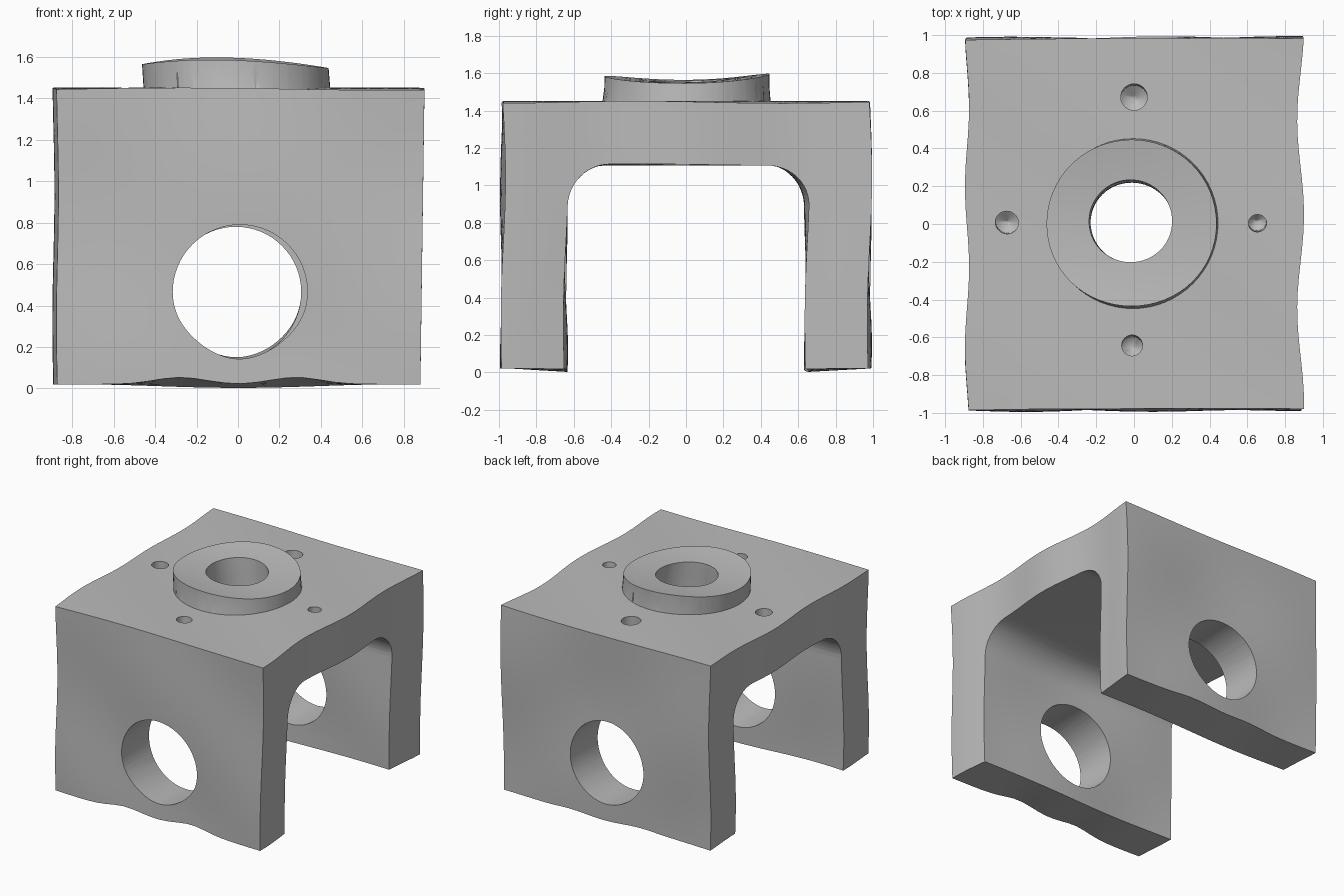
import bpy, bmesh
from math import sin, cos, pi, exp, radians
from mathutils import Matrix, Vector

cube = bpy.data.objects.get("Cube")
if cube:
    bpy.data.objects.remove(cube, do_unlink=True)

HALF_X, HALF_Y, TOP, BASE = 0.88, 0.98, 1.445, 0.02
INNER_Y, CEILING, FILLET = 0.645, 1.11, 0.22

grey = bpy.data.materials.new("plain grey")
grey.use_nodes = True
colour = (0.5, 0.5, 0.5, 1)
grey.diffuse_color = colour
grey.node_tree.nodes["Principled BSDF"].inputs["Base Color"].default_value = colour


def finish(name, bm):
    bmesh.ops.recalc_face_normals(bm, faces=bm.faces)
    mesh = bpy.data.meshes.new(name)
    bm.to_mesh(mesh)
    bm.free()
    mesh.materials.append(grey)
    obj = bpy.data.objects.new(name, mesh)
    bpy.context.collection.objects.link(obj)
    return obj


def rod(name, centre, r1, r2, depth, axis="Z", sides=64):
    bm = bmesh.new()
    turn = Matrix.Rotation(pi / 2, 4, "X") if axis == "Y" else Matrix()
    bmesh.ops.create_cone(bm, cap_ends=True, segments=sides, radius1=r1, radius2=r2,
                          depth=depth, matrix=Matrix.Translation(centre) @ turn)
    return finish(name, bm)


def combine(target, other, operation):
    mod = target.modifiers.new("combine", "BOOLEAN")
    mod.operation, mod.solver, mod.object = operation, "EXACT", other
    other.hide_render = True
    bpy.context.view_layer.objects.active = target
    bpy.ops.object.modifier_apply(modifier=mod.name)
    bpy.data.objects.remove(other, do_unlink=True)


# Arch-shaped body, extruded along x
half_arch = [(HALF_Y, TOP), (HALF_Y, BASE), (INNER_Y, BASE)]
for i in range(13):
    a = i / 12 * pi / 2
    half_arch.append((INNER_Y - FILLET + FILLET * cos(a), CEILING - FILLET + FILLET * sin(a)))
profile = half_arch + [(-y, z) for y, z in reversed(half_arch)]
bm = bmesh.new()
face = bm.faces.new([bm.verts.new((-HALF_X, y, z)) for y, z in profile])
out = bmesh.ops.extrude_face_region(bm, geom=[face])
bmesh.ops.translate(bm, vec=(2 * HALF_X, 0, 0),
                    verts=[v for v in out["geom"] if isinstance(v, bmesh.types.BMVert)])
body = finish("arched_bracket", bm)

# Raised collar and the bores
combine(body, rod("collar", (-0.005, 0, 1.455), 0.45, 0.45, 0.21), "UNION")
combine(body, rod("collar_bore", (-0.01, 0.01, 1.3), 0.22, 0.22, 1), "DIFFERENCE")
combine(body, rod("front_bore", (0.01, -0.8, 0.465), 0.325, 0.325, 0.6, "Y"), "DIFFERENCE")
combine(body, rod("back_bore", (-0.01, 0.8, 0.465), 0.315, 0.315, 0.6, "Y"), "DIFFERENCE")

# Blind screw holes with pointed ends
for x, y, r in [(0, 0.67, 0.07), (-0.67, 0.01, 0.06), (0.645, 0, 0.046), (-0.01, -0.645, 0.055)]:
    bm = bmesh.new()
    for depth, r1, z in [(0.36, r, TOP), (0.05, 0, TOP - 0.205)]:
        bmesh.ops.create_cone(bm, cap_ends=depth > 0.1, segments=32, radius1=r1, radius2=r,
                              depth=depth, matrix=Matrix.Translation((x, y, z)))
    # Join the tip to the shaft
    bmesh.ops.delete(bm, geom=[f for f in bm.faces if len(f.verts) > 4
                               and f.calc_center_median().z < TOP], context="FACES_ONLY")
    bmesh.ops.remove_doubles(bm, verts=bm.verts, dist=0.001)
    combine(body, finish("screw_hole", bm), "DIFFERENCE")

# Even slicing so that the surfaces can bend
bm = bmesh.new()
bm.from_mesh(body.data)
bmesh.ops.triangulate(bm, faces=bm.faces)
for axis in range(3):
    normal = Vector([float(k == axis) for k in range(3)])
    for i in range(-13, 22):
        bmesh.ops.bisect_plane(bm, geom=bm.verts[:] + bm.edges[:] + bm.faces[:],
                               plane_co=normal * (i * 0.075 + 0.013), plane_no=normal, dist=1e-5)


def warp(p):
    x, y, z = p
    d = Vector((0, 0, 0))
    # Sides bulge and lean
    side = max(0, abs(x) - 0.45) / 0.43
    if x > 0:
        d.x = side * (0.018 * cos((y - 0.05) * 2 * pi) - 0.01 + 0.02 * (z / TOP - 0.4))
    else:
        d.x = -side * (0.011 * cos((y - 0.2) * 7.4) + 0.005 * sin(5 * z))
    # Front and back ripple
    d.y = 0.009 * sin(4.5 * x + 1) * cos(3 * z) + 0.006 * sin(5 * z + 3 * x)
    # Wavy feet
    foot = max(0, 1 - z / 0.45)
    hump = exp(-((abs(x) - 0.28) / 0.17) ** 2)
    outer = (abs(y) - INNER_Y) / (HALF_Y - INNER_Y)
    lift = 0.035 if y < 0 else 0.015
    d.z = foot * (lift * hump * outer - (1 - outer) * 0.018 * cos(2 * x) ** 2)
    # Wavy deck and collar rim
    deck = min(1, max(0, (z - 0.9) / 0.3))
    d.z += deck * 0.006 * sin(3 * x + 4 * y)
    if z > TOP + 0.01:
        rim = (z - TOP) / 0.115
        d.z += rim * (0.03 * (y / 0.42) ** 2 - 0.015 * x / 0.45 - 0.005)
        d.y -= 0.045 * y * abs(y)
        d.x -= rim * 0.008
    return p + d


for v in bm.verts:
    v.co = warp(v.co.copy())
bmesh.ops.recalc_face_normals(bm, faces=bm.faces)
bm.to_mesh(body.data)
bm.free()

bpy.ops.object.select_all(action="DESELECT")
body.select_set(True)
bpy.context.view_layer.objects.active = body
bpy.ops.object.shade_smooth_by_angle(angle=radians(35))
